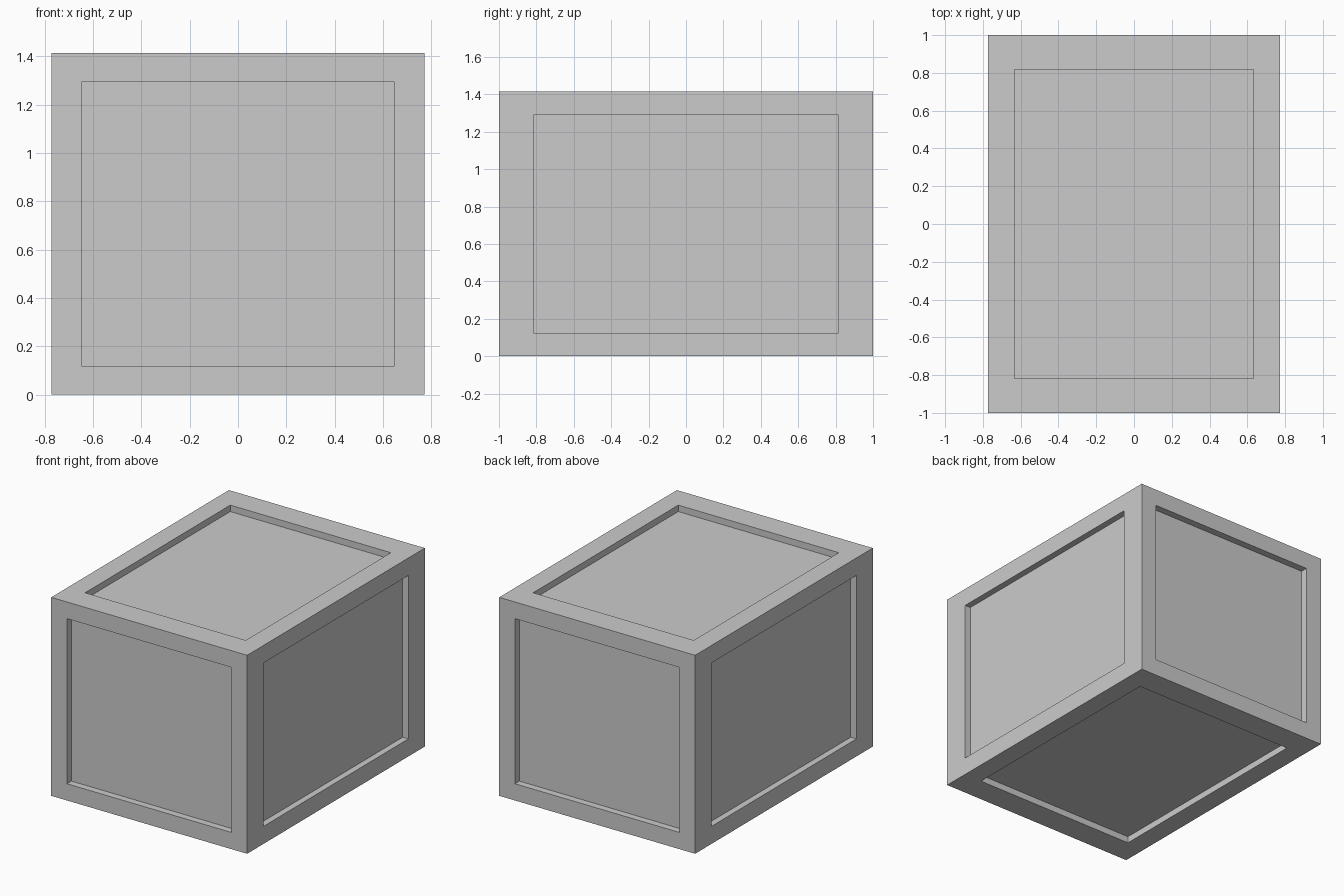
import bpy, bmesh
from mathutils import Vector

if "Cube" in bpy.data.objects:
    bpy.data.objects.remove(bpy.data.objects["Cube"])

HALF = Vector((0.772, 1.0, 0.707))
# per facing axis: half extents of the recessed panel, and recess depth
PANEL = {
    0: (Vector((0, 0.816, 0.582)), 0.045),
    1: (Vector((0.648, 0, 0.588)), 0.05),
    2: (Vector((0.633, 0.817, 0)), 0.046),
}

# Crate block
bm = bmesh.new()
bmesh.ops.create_cube(bm, size=2)
for v in bm.verts:
    v.co = v.co * Vector((1, 1, 1)).length / 3 ** 0.5
    v.co = Vector([c * h for c, h in zip(v.co, HALF)])
bm.normal_update()


def place_loop(face, axis, extents, distance):
    """Move a face's corners to a rectangle at a distance along its axis."""
    for v in face.verts:
        for i in range(3):
            size = distance if i == axis else extents[i]
            v.co[i] = size if v.co[i] > 0 else -size


# Recessed panel on every side
for face in list(bm.faces):
    axis = max(range(3), key=lambda i: abs(face.normal[i]))
    extents, depth = PANEL[axis]
    for distance in (HALF[axis], HALF[axis] - depth):
        bmesh.ops.inset_individual(bm, faces=[face], thickness=0.02)
        place_loop(face, axis, extents, distance)

# Stand it on the floor
bmesh.ops.translate(bm, verts=bm.verts, vec=(0, 0, HALF.z))
bmesh.ops.recalc_face_normals(bm, faces=bm.faces)
mesh = bpy.data.meshes.new("crate")
bm.to_mesh(mesh)
bm.free()
bpy.context.collection.objects.link(bpy.data.objects.new("crate", mesh))
